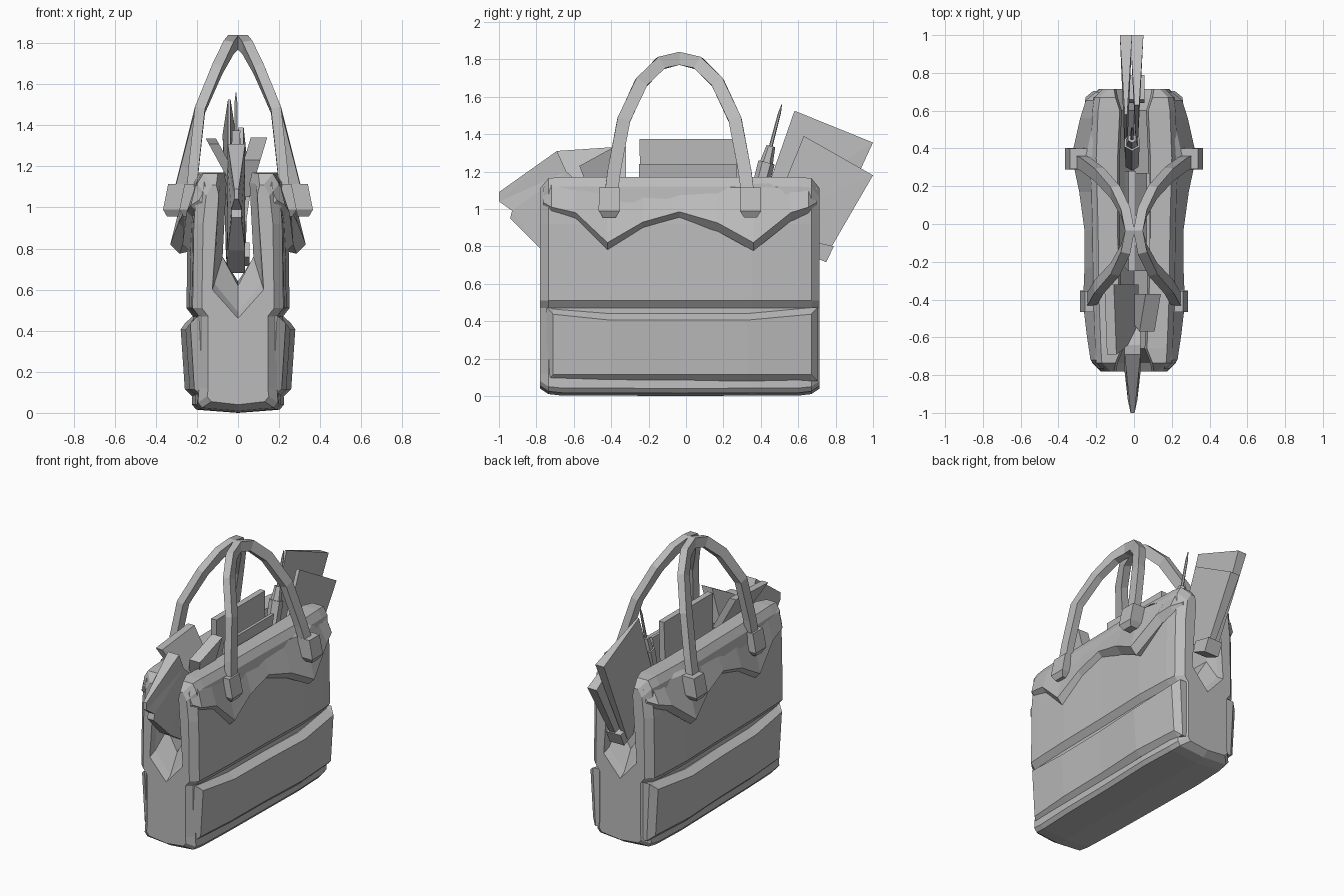
import bpy, bmesh
from mathutils import Vector, Matrix

cube = bpy.data.objects.get("Cube")
if cube:
    bpy.data.objects.remove(cube)

GREY = (0.5, 0.5, 0.5, 1)
mat = bpy.data.materials.new("plain grey")
mat.use_nodes = True
mat.diffuse_color = GREY
mat.node_tree.nodes["Principled BSDF"].inputs["Base Color"].default_value = GREY


def finish(name, bm, mirror=False):
    bmesh.ops.recalc_face_normals(bm, faces=bm.faces)
    me = bpy.data.meshes.new(name)
    bm.to_mesh(me)
    bm.free()
    me.materials.append(mat)
    ob = bpy.data.objects.new(name, me)
    bpy.context.collection.objects.link(ob)
    if mirror:
        ob.modifiers.new("Mirror", 'MIRROR').use_mirror_merge = False
    return ob


def loft(name, rings, mirror=False):
    """Skin closed rings of points and cap both ends."""
    bm = bmesh.new()
    vs = [[bm.verts.new(p) for p in r] for r in rings]
    n = len(rings[0])
    for a, b in zip(vs, vs[1:]):
        for i in range(n):
            j = (i + 1) % n
            bm.faces.new((a[i], a[j], b[j], b[i]))
    caps = [bm.faces.new(vs[0]), bm.faces.new(vs[-1])]
    bm.normal_update()
    bmesh.ops.triangulate(bm, faces=caps, ngon_method='EAR_CLIP')
    return finish(name, bm, mirror)


def plate(name, outline, x0, x1, lean=0.0, pivot=1.0, thin=None, thick=None):
    """Side outline (y, z) thickened in x; lean shifts x with height.
    With thin and thick given, it tapers from y = thin to full at y = thick."""
    mid = (x0 + x1) / 2
    rings = []
    for x in (x0, x1):
        ring = []
        for y, z in outline:
            k = 1.0
            if thin is not None:
                k = min(1.0, max(0.2, (y - thin) / (thick - thin)))
            ring.append((mid + (x - mid) * k + lean * (z - pivot), y, z))
        rings.append(ring)
    return loft(name, rings)


def lerp_table(table, y):
    for (a, va), (b, vb) in zip(table, table[1:]):
        if y <= b:
            return va + (vb - va) * max(0, (y - a) / (b - a))
    return table[-1][1]


# Bag body: U-shaped sections, notched low at both ends
def body_ring(y, w, top, low, floor, gap):
    half = [(gap, floor + 0.14), (gap * 0.75, top - 0.05), (gap * 0.75 + 0.012, top),
            (w - 0.045, top), (w - 0.015, top - 0.05), (w, 0.92), (w + 0.006, 0.51),
            (w - 0.025, 0.47), (w - 0.025, 0.12), (w - 0.02, low + 0.04), (w - 0.04, low + 0.015)]
    right = [(x, y, z) for x, z in half]
    left = [(-x, y, z) for x, z in reversed(half)]
    return [(0, y, floor)] + right + [(0, y, low)] + left


stations = [(-0.78, 0.17, 1.11, 0.04, 0.46, 0.125), (-0.735, 0.215, 1.165, 0.01, 0.49, 0.115),
            (-0.66, 0.22, 1.17, 0.002, 0.62, 0.075), (-0.4, 0.23, 1.17, 0.002, 0.64, 0.09),
            (-0.03, 0.235, 1.17, 0, 0.64, 0.1), (0.35, 0.245, 1.17, 0.002, 0.64, 0.1),
            (0.6, 0.235, 1.17, 0.002, 0.62, 0.085), (0.67, 0.225, 1.165, 0.01, 0.49, 0.115),
            (0.715, 0.18, 1.11, 0.04, 0.46, 0.125)]
loft("bag_body", [body_ring(*s) for s in stations])

# Upper flaps with a zigzag lower hem, flaring at the points
hem = [(-0.765, 0.99, 0.19), (-0.72, 0.965, 0.23), (-0.59, 0.935, 0.25), (-0.42, 0.775, 0.27),
       (-0.23, 0.885, 0.262), (-0.035, 0.94, 0.262), (0.17, 0.88, 0.29), (0.36, 0.775, 0.33),
       (0.56, 0.935, 0.285), (0.655, 0.965, 0.255), (0.7, 0.99, 0.2)]
rings = []
for y, z, w in hem:
    end = y < -0.75 or y > 0.69
    top = 1.11 if end else 1.165
    rings.append([(0.15, y, z + 0.03), (w - 0.045, y, z), (w, y, z + 0.045),
                  (max(0.175 if end else 0.205, w - 0.075), y, top - 0.05),
                  (0.165, y, top), (0.15, y, top - 0.02)])
loft("upper_flap", rings, mirror=True)

# Lower pocket pads with bevelled rims
pad_width = [(-0.745, 0.23), (-0.4, 0.255), (0, 0.262), (0.35, 0.28), (0.705, 0.255)]
pad_top = [(-0.74, 0.475), (-0.4, 0.44), (0.32, 0.44), (0.7, 0.475)]
rings = []
for y in (-0.745, -0.71, -0.4, -0.03, 0.33, 0.67, 0.705):
    w, t = lerp_table(pad_width, y), lerp_table(pad_top, y)
    edge = y < -0.72 or y > 0.69
    out = w - 0.04 if edge else w
    inset = 0 if edge else 0.035
    rings.append([(0.13, y, 0.08), (w - 0.055, y, 0.08), (out - 0.02, y, 0.08 + inset),
                  (out, y, t - inset), (w - 0.05, y, t), (0.13, y, t)])
loft("lower_pocket", rings, mirror=True)

# Handles: square strap swept along an arch, leaning in to the centre
CENTRE = -0.035
arch = [(0.365, 1.08, 0.0), (0.35, 1.2, 0.0), (0.298, 1.475, 0.185),
        (0.205, 1.675, 0.1), (0.1, 1.78, 0.045), (0.0, 1.805, 0.022)]
path = []
for d, z, x in arch:
    base = 0.225 if z < 1.1 else 0.215
    path.append(Vector((x or base, CENTRE - d, z)))
for d, z, x in reversed(arch[:-1]):
    base = 0.285 if z < 1.1 else 0.255
    path.append(Vector((x or base, CENTRE + d, z)))
rings = []
for i, p in enumerate(path):
    t = (path[min(i + 1, len(path) - 1)] - path[max(i - 1, 0)]).normalized()
    up = Vector((0, -t.z, t.y)).normalized()
    side = t.cross(up).normalized()
    rings.append([p + up * a * 0.035 + side * b * 0.025
                  for a, b in ((-1, -1), (1, -1), (1, 1), (-1, 1))])
loft("handle", rings, mirror=True)

# Handle anchor blocks, tapered underneath
for name, y, x in (("front_anchor", -0.41, 0.235), ("back_anchor", 0.345, 0.315)):
    rings = []
    for z, dx, dy, off in ((0.955, 0.03, 0.035, 0), (0.99, 0.05, 0.057, 0),
                           (1.115, 0.045, 0.055, -0.02)):
        rings.append([(x + off + a * dx, y + b * dy, z)
                      for a, b in ((-1, -1), (1, -1), (1, 1), (-1, 1))])
    loft(name, rings, mirror=True)

# Folders poking out of the back, thickest along the spine
plate("tall_folder", [(0.58, 1.525), (1.0, 1.355), (0.72, 0.75), (0.38, 0.95)],
      -0.075, -0.01, thin=0.5, thick=0.95)
plate("short_folder", [(0.63, 1.39), (1.0, 1.18), (0.745, 0.74), (0.45, 0.95)],
      -0.02, 0.05, thin=0.45, thick=0.95)
plate("folder_clasp", [(0.66, 0.83), (0.79, 0.8), (0.75, 0.715), (0.64, 0.76)], -0.055, 0.055)

# Papers in the middle
plate("tall_paper", [(-0.25, 1.375), (0.28, 1.375), (0.28, 0.7), (-0.23, 0.7)],
      -0.04, 0.0, lean=0.03)
plate("short_paper", [(-0.25, 1.24), (0.27, 1.24), (0.27, 0.7), (-0.25, 0.7)],
      0.03, 0.05, lean=0.15)

# Screwdriver: stepped hexagonal spindle
bm = bmesh.new()
axis = Vector((0, 0.105, 0.4)).normalized()
turn = axis.to_track_quat('Z', 'Y').to_matrix().to_4x4()
for start, length, r1, r2 in ((-0.25, 0.43, 0.04, 0.045), (0.18, 0.09, 0.035, 0.024),
                              (0.27, 0.18, 0.01, 0.008), (0.45, 0.05, 0.008, 0.002)):
    spot = Vector((-0.01, 0.385, 1.075)) + axis * (start + length / 2)
    bmesh.ops.create_cone(bm, cap_ends=True, segments=6, radius1=r1, radius2=r2,
                          depth=length, matrix=Matrix.Translation(spot) @ turn)
finish("screwdriver", bm)

# Wedge-shaped notebook leaning out of the front
plate("front_notebook", [(-1.0, 1.09), (-0.69, 1.31), (-0.64, 1.2), (-0.55, 1.12),
                         (-0.6, 0.68), (-0.78, 0.79), (-0.94, 0.95), (-0.93, 0.99), (-1.0, 1.04)],
      -0.05, 0.035, thin=-1.05, thick=-0.85)

# Tilted cards and block beside it
plate("tilted_card", [(-0.69, 1.31), (-0.32, 1.335), (-0.32, 1.1), (-0.6, 1.08)],
      -0.11, -0.06, lean=-0.55, pivot=1.25)
plate("tilted_block", [(-0.57, 1.23), (-0.37, 1.34), (-0.37, 1.1), (-0.5, 1.05)],
      0.02, 0.1, lean=0.3, pivot=1.2)
